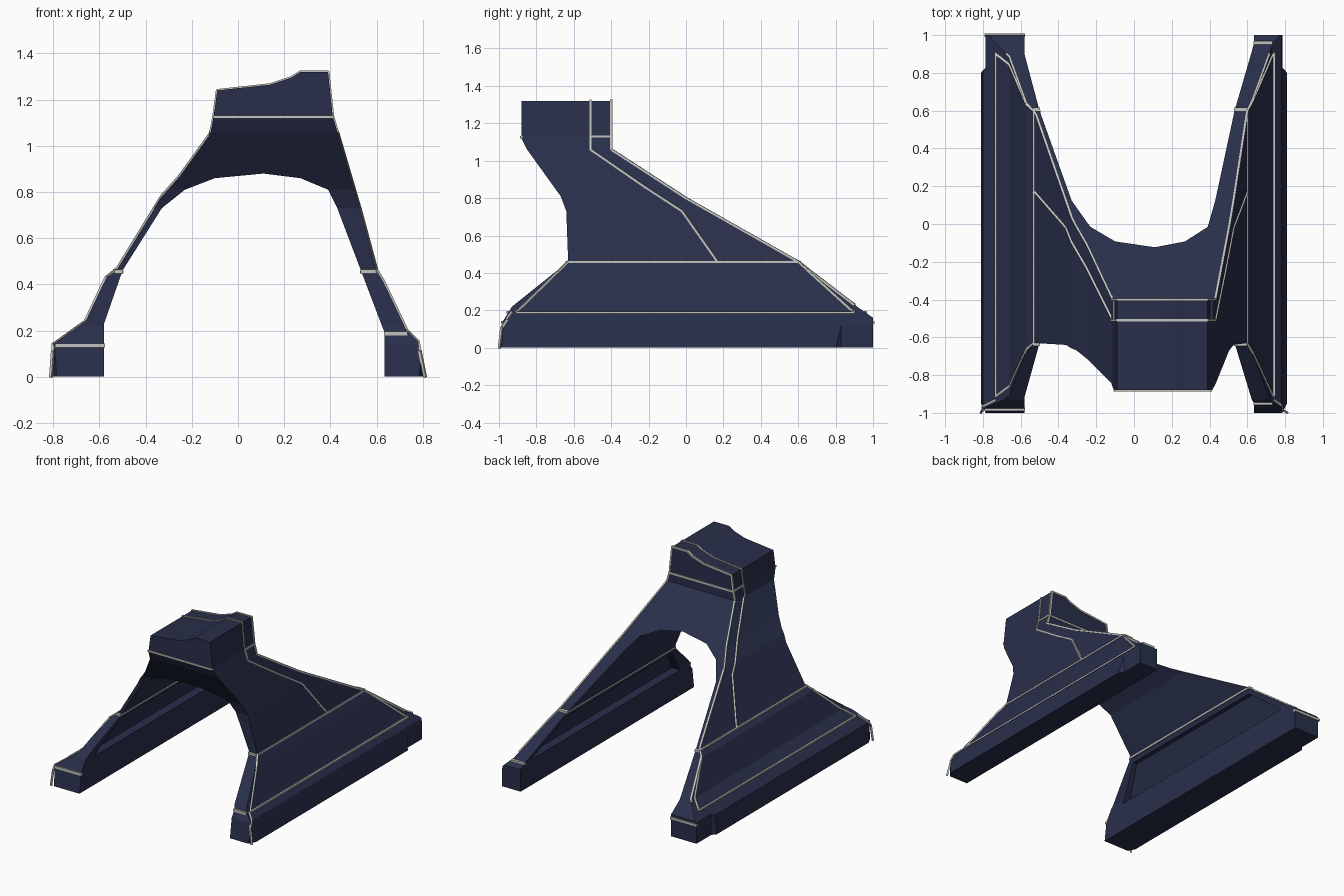
import bpy, bmesh
from mathutils import Vector, Matrix

if "Cube" in bpy.data.objects:
    bpy.data.objects.remove(bpy.data.objects["Cube"])


def material(name, col):
    m = bpy.data.materials.new(name)
    m.diffuse_color = (*col, 1)
    m.use_nodes = True
    m.node_tree.nodes["Principled BSDF"].inputs["Base Color"].default_value = m.diffuse_color
    return m


NAVY = material("navy_panel", (0.022, 0.028, 0.07))
GREY = material("pale_trim", (0.55, 0.55, 0.52))


def add_object(name, bm, mat):
    bmesh.ops.recalc_face_normals(bm, faces=bm.faces)
    me = bpy.data.meshes.new(name)
    bm.to_mesh(me)
    bm.free()
    me.materials.append(mat)
    ob = bpy.data.objects.new(name, me)
    bpy.context.collection.objects.link(ob)
    return ob


def prism(name, pts, axis, lo, hi):
    """Extrude a closed 2D outline along one axis."""
    def place(a, b, d):
        return {'X': (d, a, b), 'Y': (a, d, b), 'Z': (a, b, d)}[axis]
    bm = bmesh.new()
    face = bm.faces.new([bm.verts.new(place(a, b, lo)) for a, b in pts])
    ext = bmesh.ops.extrude_face_region(bm, geom=[face])
    move = Vector(place(0, 0, hi - lo))
    bmesh.ops.translate(bm, vec=move, verts=[v for v in ext['geom'] if isinstance(v, bmesh.types.BMVert)])
    return add_object(name, bm, NAVY)


def boolean(ob, cutter, op):
    mod = ob.modifiers.new("cut", 'BOOLEAN')
    mod.object, mod.operation, mod.solver = cutter, op, 'EXACT'
    bpy.context.view_layer.objects.active = ob
    bpy.ops.object.modifier_apply(modifier=mod.name)
    bpy.data.objects.remove(cutter)


# Front-view outlines, each leg from the ground up
OUT_L = [(-.81, 0), (-.80, .14), (-.66, .24), (-.57, .43), (-.52, .47), (-.33, .78),
         (-.25, .87), (-.12, 1.05), (-.105, 1.13), (-.09, 1.24)]
OUT_R = [(.81, 0), (.78, .15), (.73, .20), (.63, .41), (.60, .46), (.53, .72), (.41, 1.13), (.39, 1.32)]
IN_L = [(-.58, 0), (-.58, .23), (-.50, .46), (-.33, .73), (-.23, .81), (-.10, .86)]
IN_R = [(.635, 0), (.635, .19), (.54, .44), (.43, .73), (.39, .81), (.27, .86)]
TOP = [(-.09, 1.24), (.14, 1.265), (.23, 1.295), (.27, 1.32), (.39, 1.32)]
# Side-view outlines, from the ground up
FRONT = [(-1, 0), (-.98, .14), (-.93, .22), (-.63, .46), (-.64, .73), (-.67, .81),
         (-.85, 1.06), (-.88, 1.12), (-.88, 1.33)]
BACK = [(1, 0), (1, .16), (.90, .23), (.60, .46), (0, .80), (-.40, 1.06), (-.40, 1.33)]

# Arch body: front profile intersected with side and plan profiles
arch = prism("arch_body", OUT_L + TOP[1:-1] + OUT_R[::-1] + IN_R + [(.11, .88)] + IN_L[::-1], 'Y', -1.2, 1.2)
boolean(arch, prism("side_shape", FRONT + BACK[::-1], 'X', -1.1, 1.1), 'INTERSECT')
half_plan = [(.785, -1.1), (.785, -1), (.82, -.93), (.82, .79), (.785, .83), (.785, 1.1)]
boolean(arch, prism("plan_shape", half_plan + [(-x, y) for x, y in half_plan[::-1]], 'Z', -.1, 1.5), 'INTERSECT')

# Recessed panels inside both lower legs
for section in ([(-.45, .19), (-.635, .215), (-.545, .42), (-.45, .42)],
                [(.50, .18), (.695, .19), (.60, .415), (.50, .415)]):
    pocket = prism("pocket", section, 'Y', -1, 1)
    boolean(pocket, prism("pocket_ends", [(-.87, .15), (-.60, .44), (.57, .44), (.92, .15)], 'X', -1, 1), 'INTERSECT')
    boolean(arch, pocket, 'DIFFERENCE')


def at(profile, z):
    """Horizontal position of a profile at height z."""
    for (a, za), (b, zb) in zip(profile, profile[1:]):
        if za <= z <= zb:
            return a + (b - a) * (z - za) / (zb - za)
    return profile[-1][0]


trim = bmesh.new()


def strip(points, w=.012):
    """Chain of thin bars through the points."""
    for p, q in zip(points, points[1:]):
        p, q = Vector(p), Vector(q)
        d = q - p
        if d.length < 1e-4:
            continue
        rot = d.to_track_quat('Z', 'Y').to_matrix().to_4x4()
        size = Matrix.Diagonal((w, w, d.length + w * .4, 1))
        bmesh.ops.create_cube(trim, size=1, matrix=Matrix.Translation((p + q) / 2) @ rot @ size)


def draped(profile, path):
    """Lay a (y, z) path onto a front-view profile, splitting it at the profile's bends."""
    pts = []
    for (ya, za), (yb, zb) in zip(path, path[1:]):
        ts = [0, 1]
        if abs(zb - za) > 1e-4:
            ts += [(z - za) / (zb - za) for _, z in profile if 0 < (z - za) / (zb - za) < 1]
        for t in sorted(ts):
            z = za + (zb - za) * t
            pts.append((at(profile, z), ya + (yb - ya) * t, z))
    strip(pts)


for outer, inner, foot_z, top_z in ((OUT_L, IN_L, .135, 1.24), (OUT_R, IN_R, .188, 1.32)):
    # Trim on the outer faces of leg and neck
    draped(outer, [(.17, .46), (-.02, .73), (-.22, .86), (-.51, 1.06), (-.51, top_z)])
    draped(outer, BACK[2:6] + [(-.40, top_z)])
    draped(outer, [(-.63, .46), (.60, .46)])
    draped(outer, [(-.63, .46), (-.91, .188), (.90, .188), (.60, .46)])
    draped(outer, [(-.51, 1.13), (-.40, 1.13)])
    draped(outer, [(-.93, .188), (-.985, .11), (-.998, 0)])
    # Trim across the leg edges and along the inner knee
    for edge in (FRONT, BACK):
        for z in (.455, foot_z):
            y = at(edge, z)
            strip([(at(outer, z) * .985, y, z), (at(inner, z), y, z)], .018)
    draped(inner, [(-.63, .455), (.60, .455)])

# Neck trim, front, back and over the cap
for y in (-.88, -.40):
    strip([(-.105, y, 1.125), (.41, y, 1.125)], .014)
for y in (-.51, -.40):
    strip([(x, y, z) for x, z in TOP], .012)
add_object("edge_trim", trim, GREY)
